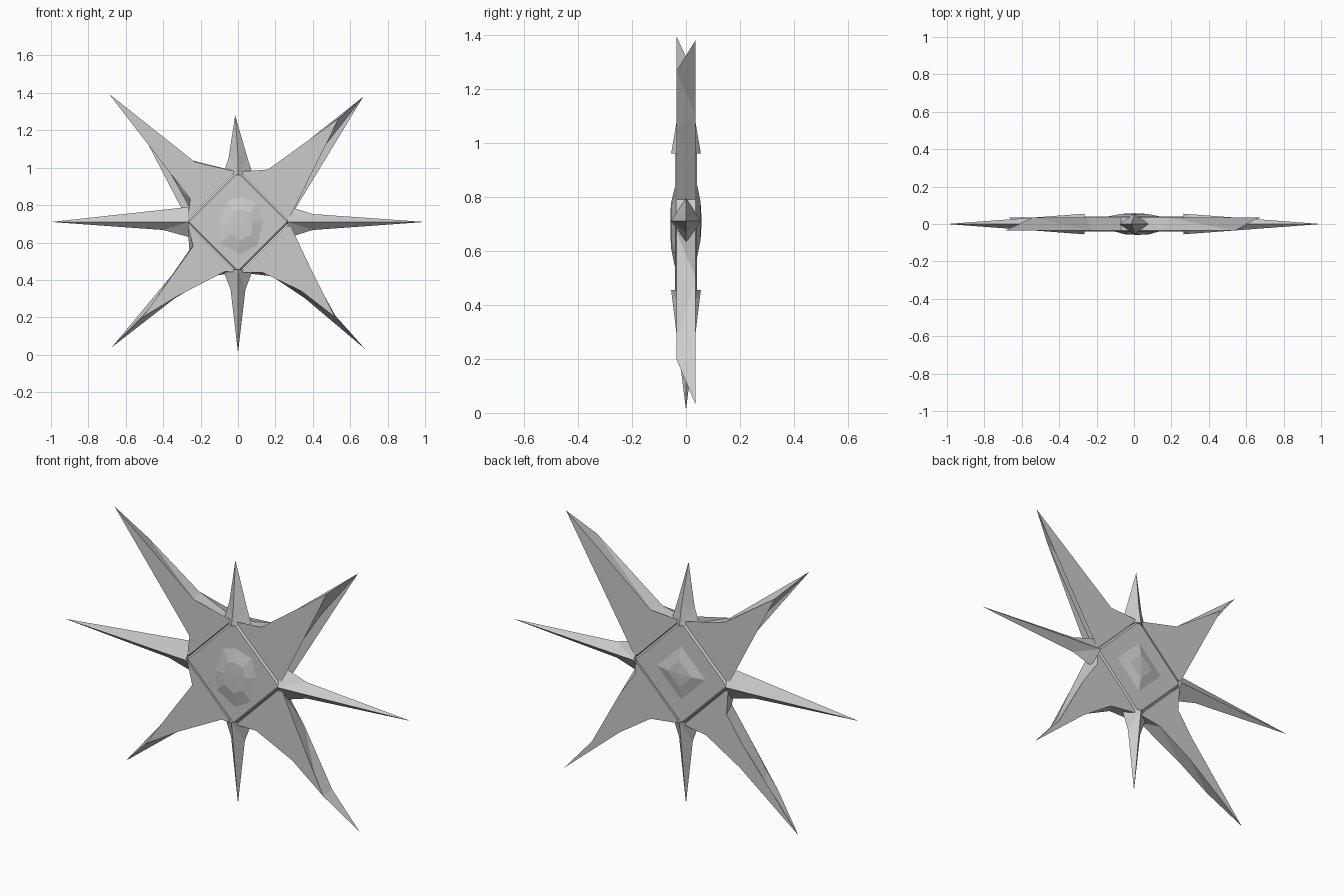
import bpy, bmesh
from mathutils import Vector

if "Cube" in bpy.data.objects:
    bpy.data.objects.remove(bpy.data.objects["Cube"])

CZ = 0.71


def build(name, verts, faces):
    bm = bmesh.new()
    vs = [bm.verts.new(v) for v in verts]
    for f in faces:
        bm.faces.new([vs[i] for i in f])
    bmesh.ops.triangulate(bm, faces=bm.faces[:], ngon_method='EAR_CLIP')
    bmesh.ops.recalc_face_normals(bm, faces=bm.faces[:])
    me = bpy.data.meshes.new(name)
    bm.to_mesh(me)
    bm.free()
    ob = bpy.data.objects.new(name, me)
    bpy.context.collection.objects.link(ob)
    return ob


def loft(name, rings, caps=True):
    """Skin a list of equal-length point rings; one-point last ring closes to a tip."""
    verts, faces, n = [], [], len(rings[0])
    for r in rings:
        verts += r
    for k in range(len(rings) - 1):
        a, b = k * n, (k + 1) * n
        for i in range(n):
            j = (i + 1) % n
            if len(rings[k + 1]) == 1:
                faces.append((a + i, a + j, b))
            else:
                faces.append((a + i, a + j, b + j, b + i))
    if caps:
        faces.append(tuple(range(n)))
        if len(rings[-1]) > 1:
            faces.append(tuple(range((len(rings) - 1) * n, len(rings) * n)))
    return build(name, verts, faces)


def flat(pts, y):
    return [(x, y, z) for x, z in pts]


# Diagonal arms: one face reaches the full tip, the other stops short
T = 0.036
arms = {
    "upper_left_arm": (
        [(-.27, .72), (-.23, .80), (-.28, .93), (-.42, 1.09), (-.69, 1.395), (-.23, 1.03), (-.07, .965), (-.01, .98)],
        [(-.27, .72), (-.26, .79), (-.32, .90), (-.43, 1.09), (-.54, 1.24), (-.25, 1.04), (-.07, .965), (-.01, .98)]),
    "upper_right_arm": (
        [(.27, .72), (.25, .79), (.33, .92), (.41, 1.05), (.54, 1.265), (.16, .99), (.05, .965), (.01, .98)],
        [(.27, .72), (.25, .79), (.34, .93), (.45, 1.10), (.67, 1.38), (.18, .99), (.06, .965), (.01, .98)]),
    "lower_right_arm": (
        [(.27, .70), (.29, .67), (.38, .48), (.48, .26), (.52, .20), (.34, .34), (.13, .44), (.01, .44)],
        [(.27, .70), (.27, .63), (.36, .50), (.52, .21), (.68, .03), (.36, .30), (.18, .42), (.01, .44)]),
    "lower_left_arm": (
        [(-.27, .70), (-.24, .58), (-.34, .44), (-.44, .29), (-.51, .20), (-.33, .31), (-.07, .445), (-.01, .44)],
        [(-.27, .70), (-.26, .56), (-.35, .43), (-.48, .24), (-.675, .04), (-.34, .30), (-.14, .42), (-.01, .44)]),
}
for name, (front, back) in arms.items():
    loft(name, [flat(front, -T), flat(back, T)])


# Straight spikes: diamond section tapering through a shoulder to a point
def spike(name, axis, base, shoulder, tip, w0, w1a, w1b, drift=0.0):
    d = Vector(axis)
    s = Vector((abs(d.z), 0, abs(d.x)))
    c = Vector((0, 0, CZ))

    def ring(r, wp, wm, t):
        p = c + d * r
        return [p + s * wp, p + Vector((0, t, 0)), p - s * wm, p - Vector((0, t, 0))]
    t1 = .055 * (tip - shoulder) / (tip - base)
    loft(name, [ring(base, w0, w0, .055), ring(shoulder, w1a, w1b, t1),
                [c + d * tip + s * drift]])


spike("right_spike", (1, 0, 0), .265, .40, 1.0, .085, .042, .043)
spike("left_spike", (-1, 0, 0), .265, .40, 1.0, .08, .065, .043)
spike("top_spike", (0, 0, 1), .25, .345, .57, .08, .05, .05, -.015)
spike("bottom_spike", (0, 0, -1), .255, .36, .70, .08, .04, .04)


# Central diamond plate between the arms
def diamond(r, y):
    return [(r, y, CZ), (0, y, CZ + r), (-r, y, CZ), (0, y, CZ - r)]


loft("centre_plate", [diamond(.262, -.040), diamond(.275, -.03),
                      diamond(.275, .03), diamond(.262, .040)])

# Front boss: irregular faceted bump
rim = [(-.11, .70), (-.06, .83), (.02, .85), (.11, .82), (.14, .72), (.11, .58), (.01, .525), (-.10, .59)]
crown = [(.02 + (x - .02) * .5, .70 + (z - .70) * .5) for x, z in rim]
loft("front_boss", [flat(rim, -.038), flat(crown, -.056), [(.02, -.058, .71)]])

# Back boss: low four-sided pyramid
loft("back_boss", [diamond(.15, .038), diamond(.07, .054), [(0, .058, CZ)]])
